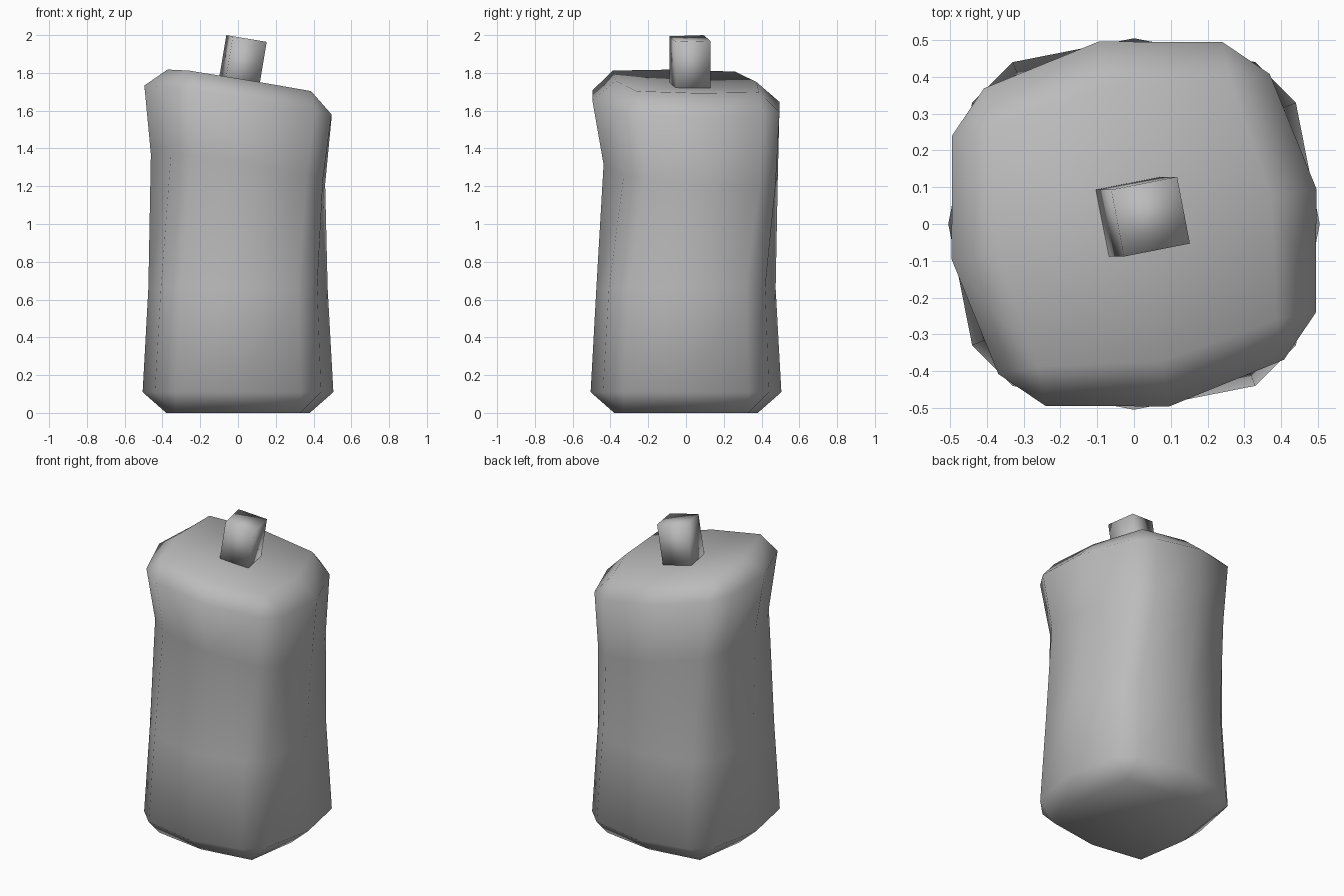
import bpy
import bmesh
from math import radians
from mathutils import Matrix, Vector

cube = bpy.data.objects.get("Cube")
if cube:
    bpy.data.objects.remove(cube)

grey = bpy.data.materials.new("plain_grey")
grey.use_nodes = True
colour = (0.5, 0.5, 0.5, 1)
grey.diffuse_color = colour
grey.node_tree.nodes["Principled BSDF"].inputs["Base Color"].default_value = colour


def finish(bm, name):
    bmesh.ops.recalc_face_normals(bm, faces=bm.faces[:])
    for face in bm.faces:
        face.smooth = True
    mesh = bpy.data.meshes.new(name)
    bm.to_mesh(mesh)
    bm.free()
    mesh.materials.append(grey)
    obj = bpy.data.objects.new(name, mesh)
    bpy.context.collection.objects.link(obj)
    return obj


def ring(bm, quarter, z, size=1, turn=0, slope=(0, 0), shift=0):
    """Repeat a quarter outline four times, twisted and sloped."""
    verts = []
    for k in range(4):
        spin = Matrix.Rotation(radians(90 * k + turn), 3, 'Z')
        for x, y in quarter:
            p = spin @ Vector((x * size, y * size, 0))
            p.z = z + slope[0] * p.x + slope[1] * p.y
            p.y += shift
            verts.append(bm.verts.new(p))
    return verts


def close_end(bm, wall, cap, centre):
    """Bevel from the wall to the cap ring, then fan to the centre."""
    middle = bm.verts.new(centre)
    for k in range(4):
        a, b, c, d = (wall[(3 * k + i) % 12] for i in range(4))
        e, f, g = (cap[(2 * k + i) % 8] for i in range(3))
        for face in ((a, b, f, e), (b, c, f), (c, d, g, f), (e, f, middle), (f, g, middle)):
            bm.faces.new(face)


# Body: twisted, waisted block with bevelled ends
WALL = [(0.505, 0), (0.44, 0.33), (0.33, 0.44)]
CAP = [(0.38, 0), (0.33, 0.33)]
bm = bmesh.new()
walls = [
    ring(bm, WALL, 0.11),
    ring(bm, WALL, 0.66, 0.94, 1),
    ring(bm, WALL, 1.29, 0.925, 9, (-0.16, -0.08), 0.025),
    ring(bm, WALL, 1.65, 1, 11, (-0.16, -0.04)),
]
for low, high in zip(walls, walls[1:]):
    for i in range(12):
        j = (i + 1) % 12
        bm.faces.new((low[i], low[j], high[j], high[i]))
close_end(bm, walls[0], ring(bm, CAP, 0), (0, 0, 0))
close_end(bm, walls[-1], ring(bm, CAP, 1.755, 1, 11, (-0.16, -0.04)), (0, 0, 1.73))
finish(bm, "body")

# Neck: small leaning block sunk into the top
bm = bmesh.new()
bmesh.ops.create_cube(bm, size=1)
bmesh.ops.translate(bm, verts=bm.verts[:], vec=(0, 0, -0.5))
place = (Matrix.Translation((0.045, 0.02, 1.982)) @ Matrix.Rotation(radians(9.5), 4, 'Y')
         @ Matrix.Rotation(radians(11), 4, 'Z') @ Matrix.Diagonal((0.185, 0.185, 0.28, 1)))
bmesh.ops.transform(bm, matrix=place, verts=bm.verts[:])
finish(bm, "neck")
